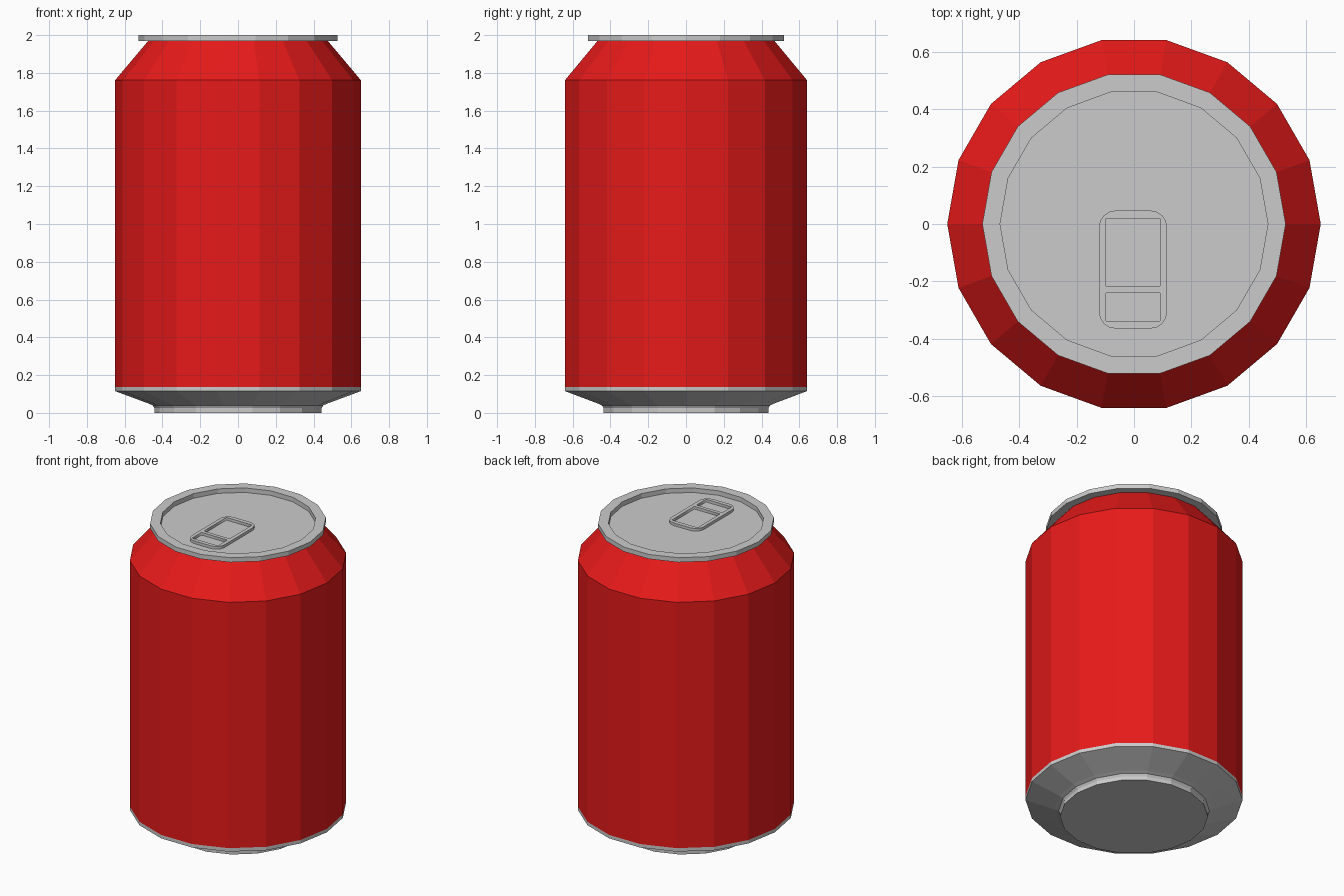
import bpy, bmesh
from math import cos, sin, pi

if "Cube" in bpy.data.objects:
    bpy.data.objects.remove(bpy.data.objects["Cube"])

SIDES = 18


def lathe(name, profile):
    """Revolve (radius, z) points, listed bottom to top; radius 0 closes with a cap."""
    bm = bmesh.new()
    rings = []
    for r, z in profile:
        if r == 0:
            continue
        rings.append([bm.verts.new((r * cos(2 * pi * i / SIDES), r * sin(2 * pi * i / SIDES), z))
                      for i in range(SIDES)])
    for a, b in zip(rings, rings[1:]):
        for i in range(SIDES):
            j = (i + 1) % SIDES
            bm.faces.new((a[i], a[j], b[j], b[i]))
    if profile[0][0] == 0:
        bm.faces.new(rings[0][::-1])
    if profile[-1][0] == 0:
        bm.faces.new(rings[-1])
    mesh = bpy.data.meshes.new(name)
    bm.to_mesh(mesh)
    bm.free()
    obj = bpy.data.objects.new(name, mesh)
    bpy.context.collection.objects.link(obj)
    return obj


def rounded_rect(x0, x1, y0, y1, r=0.0, steps=4):
    """Outline points of a rectangle with optional rounded corners."""
    if r == 0:
        return [(x0, y0), (x1, y0), (x1, y1), (x0, y1)]
    centres = [(x1 - r, y1 - r), (x0 + r, y1 - r), (x0 + r, y0 + r), (x1 - r, y0 + r)]
    return [(cx + r * cos(pi / 2 * (q + s / steps)), cy + r * sin(pi / 2 * (q + s / steps)))
            for q, (cx, cy) in enumerate(centres) for s in range(steps + 1)]


# Bare metal base with stepped foot
lathe("base", [(0, 0), (0.443, 0), (0.443, 0.025), (0.452, 0.04), (0.475, 0.05),
               (0.65, 0.115), (0.65, 0.138)])

# Painted wall and sloping shoulder
body = lathe("painted_body", [(0.65, 0.138), (0.65, 1.762), (0.475, 1.97)])
red = bpy.data.materials.new("red_paint")
red.diffuse_color = (0.8, 0.01, 0.01, 1)
red.use_nodes = True
red.node_tree.nodes["Principled BSDF"].inputs["Base Color"].default_value = red.diffuse_color
body.data.materials.append(red)

# Overhanging rim and recessed lid
lathe("rim_and_lid", [(0.475, 1.97), (0.528, 1.97), (0.528, 2.0), (0.466, 2.0),
                      (0.466, 1.97), (0, 1.97)])

# Pull tab: rounded plate with two rectangular openings
curve = bpy.data.curves.new("pull_tab", "CURVE")
curve.dimensions = "2D"
curve.fill_mode = "BOTH"
curve.extrude = 0.009
for outline in (rounded_rect(-0.122, 0.115, -0.364, 0.047, 0.058),
                rounded_rect(-0.098, 0.09, -0.216, 0.019),
                rounded_rect(-0.098, 0.09, -0.338, -0.24)):
    spline = curve.splines.new("POLY")
    spline.points.add(len(outline) - 1)
    for p, (x, y) in zip(spline.points, outline):
        p.co = (x, y, 0, 1)
    spline.use_cyclic_u = True
tab = bpy.data.objects.new("pull_tab", curve)
tab.location.z = 1.979
bpy.context.collection.objects.link(tab)
bpy.context.view_layer.objects.active = tab
tab.select_set(True)
bpy.ops.object.convert(target="MESH")
